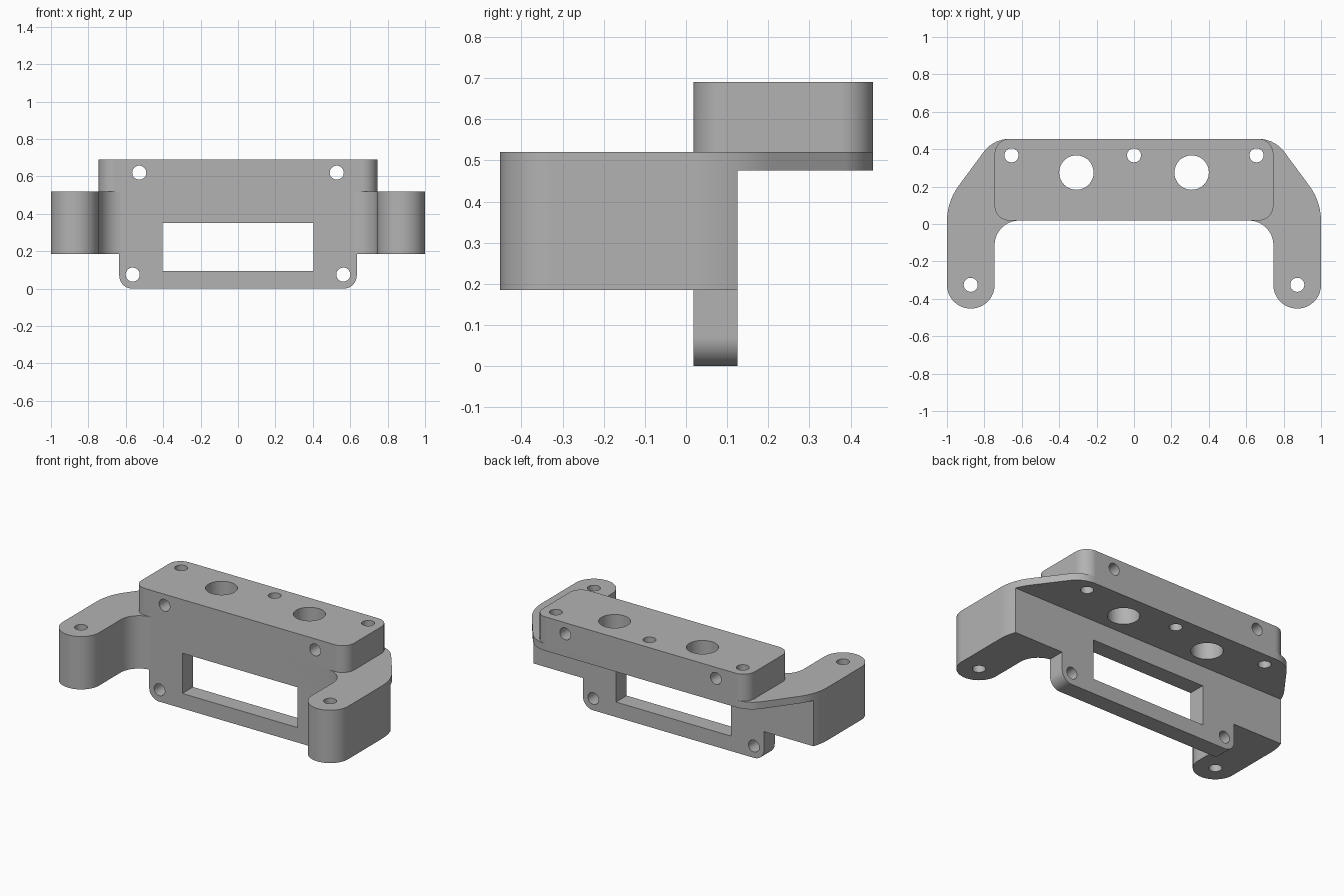
import bpy
import math
from mathutils import Vector, Matrix

if "Cube" in bpy.data.objects:
    bpy.data.objects.remove(bpy.data.objects["Cube"], do_unlink=True)

grey = bpy.data.materials.new("matte grey")
grey.use_nodes = True
colour = (0.45, 0.45, 0.45, 1)
grey.diffuse_color = colour
grey.node_tree.nodes["Principled BSDF"].inputs["Base Color"].default_value = colour


def rounded(corners):
    """Closed outline from (x, y, radius) corners, each filleted by an arc."""
    points = []
    for i, (x, y, r) in enumerate(corners):
        p = Vector((x, y))
        a = (Vector(corners[i - 1][:2]) - p).normalized()
        b = (Vector(corners[(i + 1) % len(corners)][:2]) - p).normalized()
        if r == 0:
            points.append(p)
            continue
        half = a.angle(b) / 2
        centre = p + (a + b).normalized() * r / math.sin(half)
        start = p + a * r / math.tan(half) - centre
        sweep = start.angle_signed(p + b * r / math.tan(half) - centre)
        steps = max(4, math.ceil(abs(sweep) / math.radians(6)))
        for k in range(steps + 1):
            points.append(centre + Matrix.Rotation(-sweep * k / steps, 2) @ start)
    return points


def prism(name, outline, low, high, upright=False):
    """Extrude an outline along z, or along y when upright (outline in x, z)."""
    n = len(outline)

    def place(p, d):
        return (p.x, d, p.y) if upright else (p.x, p.y, d)

    verts = [place(p, d) for d in (low, high) for p in outline]
    faces = [list(range(n)), list(range(n, 2 * n))]
    faces += [(i, (i + 1) % n, (i + 1) % n + n, i + n) for i in range(n)]
    mesh = bpy.data.meshes.new(name)
    mesh.from_pydata(verts, [], faces)
    obj = bpy.data.objects.new(name, mesh)
    bpy.context.collection.objects.link(obj)
    mesh.materials.append(grey)
    bpy.ops.object.select_all(action="DESELECT")
    obj.select_set(True)
    bpy.context.view_layer.objects.active = obj
    bpy.ops.object.mode_set(mode="EDIT")
    bpy.ops.mesh.select_all(action="SELECT")
    bpy.ops.mesh.normals_make_consistent(inside=False)
    bpy.ops.object.mode_set(mode="OBJECT")
    return obj


def box(x0, x1, y0, y1, r=0):
    return rounded([(x0, y0, r), (x1, y0, r), (x1, y1, r), (x0, y1, r)])


def circle(x, y, r):
    return [Vector((x + r * math.cos(t * math.tau / 48), y + r * math.sin(t * math.tau / 48)))
            for t in range(48)]


def combine(target, tool, operation):
    mod = target.modifiers.new(operation.lower(), "BOOLEAN")
    mod.operation, mod.solver, mod.object = operation, "EXACT", tool
    bpy.context.view_layer.objects.active = target
    bpy.ops.object.modifier_apply(modifier=mod.name)
    bpy.data.objects.remove(tool, do_unlink=True)


FRONT, WALL_BACK, BACK = 0.018, 0.125, 0.455

# Mounting arms joined by a thin shelf behind the wall
half = [(0.745, FRONT, 0.13), (0.745, -0.452, 0.127), (1, -0.452, 0.127),
        (1, 0.12, 0.32), (0.752, BACK, 0.17)]
outline = half + [(-x, y, r) for x, y, r in reversed(half)]
bracket = prism("mounting_bracket", rounded(outline), 0.185, 0.52)
combine(bracket, prism("shelf_relief", box(-1.2, 1.2, WALL_BACK, 0.6), 0, 0.475), "DIFFERENCE")

# Upright wall with rounded lower corners
wall = rounded([(-0.635, 0, 0.07), (0.635, 0, 0.07), (0.635, 0.5, 0), (-0.635, 0.5, 0)])
combine(bracket, prism("wall", wall, FRONT, WALL_BACK, True), "UNION")

# Raised block
combine(bracket, prism("block", box(-0.745, 0.745, FRONT, BACK, 0.08), 0.5, 0.69), "UNION")

# Window
combine(bracket, prism("window_cutter", box(-0.403, 0.403, 0.095, 0.35), -0.2, 0.3, True),
        "DIFFERENCE")

# Vertical screw holes and large cable holes
vertical = [(0, 0.367, 0.0375)]
for side in (-1, 1):
    vertical += [(side * 0.873, -0.325, 0.0375), (side * 0.655, 0.367, 0.0375),
                 (side * 0.308, 0.275, 0.092)]
for hole in vertical:
    combine(bracket, prism("vertical_hole", circle(*hole), -0.1, 0.9), "DIFFERENCE")

# Front to back screw holes
for side in (-1, 1):
    for x, z in ((0.528, 0.62), (0.563, 0.075)):
        combine(bracket, prism("cross_hole", circle(side * x, z, 0.0375), -0.2, 0.6, True),
                "DIFFERENCE")

# Smooth curves with crisp edges
bpy.ops.object.select_all(action="DESELECT")
bracket.select_set(True)
bpy.context.view_layer.objects.active = bracket
bpy.ops.object.shade_smooth_by_angle(angle=math.radians(25))
weighted = bracket.modifiers.new("even shading", "WEIGHTED_NORMAL")
weighted.keep_sharp = True
